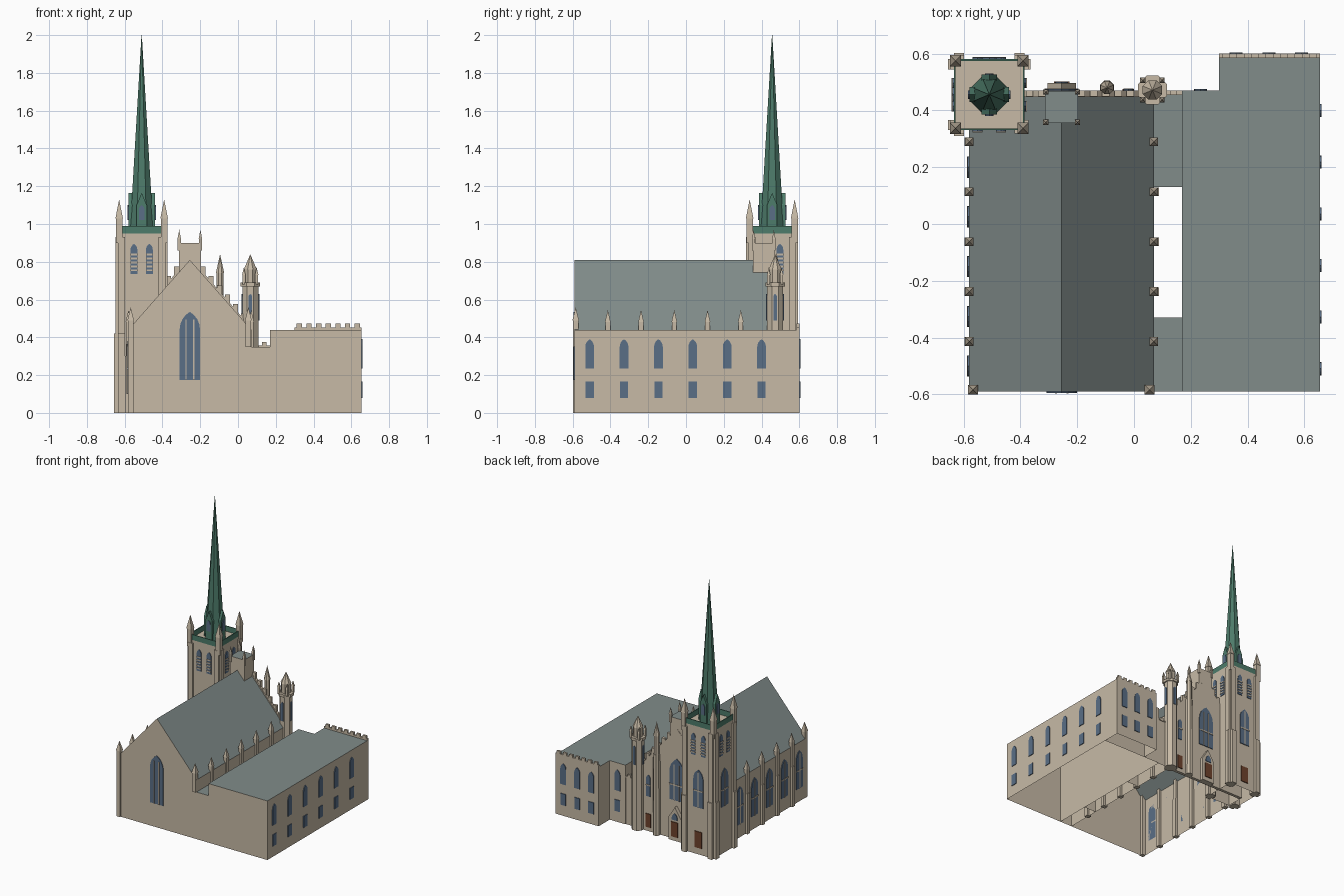
import bpy, bmesh, math
from mathutils import Matrix, Vector

cube = bpy.data.objects.get("Cube")
if cube:
    bpy.data.objects.remove(cube)


def material(name, r, g, b):
    m = bpy.data.materials.new(name)
    m.use_nodes = True
    m.diffuse_color = (r, g, b, 1)
    m.node_tree.nodes["Principled BSDF"].inputs["Base Color"].default_value = (r, g, b, 1)
    return m


STONE = material("beige stone", .57, .49, .38)
SLATE = material("grey slate", .22, .262, .255)
COPPER = material("green copper", .075, .2, .145)
GLASS = material("blue glass", .1, .156, .24)
WOOD = material("brown wood", .155, .055, .025)

TURN = {"front": 0, "right": 90, "back": 180, "left": 270}


def finish(name, bm, mat, top=None, hollow=False):
    """Turn a bmesh into an object; upward faces may take a second material."""
    bmesh.ops.recalc_face_normals(bm, faces=bm.faces)
    bm.normal_update()
    if top:
        for f in bm.faces:
            f.material_index = int(f.normal.z > .3)
    if hollow:
        bmesh.ops.delete(bm, geom=[f for f in bm.faces if f.normal.z < -.9], context="FACES")
    me = bpy.data.meshes.new(name)
    bm.to_mesh(me)
    bm.free()
    me.materials.append(mat)
    if top:
        me.materials.append(top)
    ob = bpy.data.objects.new(name, me)
    bpy.context.scene.collection.objects.link(ob)
    return ob


def box(bm, x0, x1, y0, y1, z0, z1):
    m = Matrix.Translation(((x0 + x1) / 2, (y0 + y1) / 2, (z0 + z1) / 2))
    bmesh.ops.create_cube(bm, size=1, matrix=m @ Matrix.Diagonal((x1 - x0, y1 - y0, z1 - z0, 1)))


def cone(bm, x, y, z0, z1, r0, r1, n):
    m = Matrix.Translation((x, y, (z0 + z1) / 2)) @ Matrix.Rotation(math.pi / n, 4, "Z")
    bmesh.ops.create_cone(bm, cap_ends=True, segments=n, radius1=r0, radius2=r1,
                          depth=z1 - z0, matrix=m)


def prism(bm, pts, x, y, side, depth):
    """Extrude an upright (across, height) profile outward from a wall."""
    m = Matrix.Translation((x, y, 0)) @ Matrix.Rotation(math.radians(TURN[side]), 4, "Z")
    near = [bm.verts.new(m @ Vector((u, 0, z))) for u, z in pts]
    far = [bm.verts.new(m @ Vector((u, -depth, z))) for u, z in pts]
    bm.faces.new(near)
    bm.faces.new(far[::-1])
    for i in range(len(pts)):
        j = (i + 1) % len(pts)
        bm.faces.new((near[i], near[j], far[j], far[i]))


def lancet(w, z0, z1):
    """Pointed-arch outline."""
    arc = [math.radians(15 * k) for k in range(5)]
    zs = z1 - w * math.sin(arc[-1])
    right = [(w * (math.cos(a) - .5), zs + w * math.sin(a)) for a in arc]
    return [(-w / 2, z0), (w / 2, z0)] + right + [(-u, z) for u, z in right[-2::-1]]


def rect(u, z0, z1, w):
    return [(u - w / 2, z0), (u + w / 2, z0), (u + w / 2, z1), (u - w / 2, z1)]


def gable(w, z0, eave, peak):
    return [(-w, z0), (w, z0), (w, eave), (0, peak), (-w, eave)]


def pinnacle(bm, x, y, h, z0, z1, z2):
    box(bm, x - h, x + h, y - h, y + h, z0, z1)
    cone(bm, x, y, z1, z2, h * 1.65, 0, 4)


glass, bars, doors = bmesh.new(), bmesh.new(), bmesh.new()


def tall_window(x, y, side, w, z0, z1, mullions=(), transoms=()):
    prism(glass, lancet(w, z0, z1), x, y, side, .005)
    for u in mullions:
        prism(bars, rect(u, z0, z1 - abs(u) - w * .2, .007), x, y, side, .008)
    for z in transoms:
        prism(bars, rect(0, z, z + .009, w), x, y, side, .008)


# Nave with pitched roof, hollow underneath
RIDGE, HALF = -.255, .326
bm = bmesh.new()
prism(bm, gable(HALF, 0, .44, .81), RIDGE, .45, "front", 1.04)
finish("nave", bm, STONE, SLATE, True)

# Side wing, its rear extension and the two low links
for name, dims in {"side_wing": (.17, .655, -.59, .47, 0, .44),
                   "wing_extension": (.3, .655, .47, .6, 0, .44),
                   "front_link": (.07, .17, -.59, -.33, 0, .35),
                   "rear_link": (.07, .17, .13, .465, 0, .35)}.items():
    bm = bmesh.new()
    box(bm, *dims)
    finish(name, bm, STONE, SLATE, True)

# Battlements on the extension, the link and the wing
bm = bmesh.new()
box(bm, .3, .655, .585, .6, .44, .453)
for i in range(7):
    x = .325 + i * .051
    box(bm, x - .014, x + .014, .585, .6, .453, .472)
box(bm, .07, .17, .455, .47, .35, .358)
for x in (.09, .14):
    box(bm, x - .012, x + .012, .455, .47, .358, .375)
finish("battlements", bm, STONE)

# Facade gable wall with stepped coping
bm = bmesh.new()
prism(bm, gable(HALF, 0, .45, .825), RIDGE, .47, "front", .022)
for s in (-1, 1):
    for i in range(6):
        d = .07 + i * .043
        z = .825 - d * 1.15
        box(bm, RIDGE + s * d - .013, RIDGE + s * d + .013, .45, .47, z - .03, z + .03)
finish("facade_gable", bm, STONE)

# Bell cote on the ridge
bm = bmesh.new()
box(bm, RIDGE - .058, RIDGE + .058, .355, .468, .74, .9)
finish("bell_cote", bm, STONE, SLATE)
bm = bmesh.new()
for x in (RIDGE - .056, RIDGE + .056):
    for y in (.358, .465):
        pinnacle(bm, x, y, .008, .86, .92, .97)
finish("bell_cote_pinnacles", bm, STONE)

# Nave buttresses with pinnacles
bm = bmesh.new()
for i in range(5):
    y = .29 - i * .176
    for x in (-.58, .07):
        pinnacle(bm, x, y, .013, 0, .48, .545)
        box(bm, x - .018, x + .018, y - .015, y + .015, 0, .3)
pinnacle(bm, -.568, -.584, .015, 0, .49, .56)
pinnacle(bm, .055, -.584, .015, .35, .49, .56)
finish("nave_buttresses", bm, STONE)

# Tower shaft and cornice
TX, TY, TH = -.51, .456, .125
bm = bmesh.new()
box(bm, TX - TH, TX + TH, TY - TH, TY + TH, 0, .95)
finish("tower", bm, STONE, None, True)
bm = bmesh.new()
for s in (-1, 1):
    for t in (-1, 1):
        # paired angle buttresses in two stages
        for reach, top in ((.146, .42), (.138, .93)):
            for a, b in ((reach, .107), (.107, reach)):
                hx = .018 if a < b else .03
                hy = .018 if b < a else .03
                x, y = TX + s * (a - (hx if a > b else 0)), TY + t * (b - (hy if b > a else 0))
                box(bm, x - hx, x + hx, y - hy, y + hy, 0, top)
        pinnacle(bm, TX + s * .119, TY + t * .119, .017, .9, 1.03, 1.13)
finish("tower_buttresses", bm, STONE)

# Copper parapet, spire and dormers
bm = bmesh.new()
for s in (-1, 1):
    e = TH - .003
    box(bm, TX - TH, TX + TH, TY + s * e - .003, TY + s * e + .003, .95, .99)
    box(bm, TX + s * e - .003, TX + s * e + .003, TY - TH, TY + TH, .95, .99)
finish("tower_parapet", bm, COPPER)
bm = bmesh.new()
cone(bm, TX, TY, .95, 2, .068, .001, 8)
finish("spire", bm, COPPER)
bm = bmesh.new()
for side in TURN:
    prism(bm, gable(.027, .95, 1.1, 1.165), TX, TY, side, .07)
finish("spire_dormers", bm, COPPER)

# Tower windows: dormer lights, louvred belfry pairs, tall lights
for side, a in TURN.items():
    r = Matrix.Rotation(math.radians(a), 3, "Z")
    p = r @ Vector((0, -.07, 0))
    tall_window(TX + p.x, TY + p.y, side, .03, 1.02, 1.1)
    for u in (-.041, .041):
        p = r @ Vector((u, -TH, 0))
        tall_window(TX + p.x, TY + p.y, side, .036, .735, .895,
                    transoms=[.75 + k * .021 for k in range(5)])
for x, y, side in ((TX, TY + TH, "back"), (TX - TH, TY, "left")):
    tall_window(x, y, side, .08, .35, .63, (0,), (.47,))
prism(doors, rect(0, .05, .17, .06), TX, TY + TH, "back", .006)

# Facade turret, octagonal with a pointed cap
bm = bmesh.new()
FX, FY = .065, .472
cone(bm, FX, FY, 0, .67, .046, .046, 8)
cone(bm, FX, FY, .67, .69, .055, .055, 8)
cone(bm, FX, FY, .69, .76, .034, .034, 8)
cone(bm, FX, FY, .76, .84, .037, 0, 8)
for s in (-1, 1):
    for t in (-1, 1):
        pinnacle(bm, FX + s * .034, FY + t * .034, .008, .68, .73, .77)
finish("facade_turret", bm, STONE)
for side, a in TURN.items():
    p = Matrix.Rotation(math.radians(a), 3, "Z") @ Vector((0, -.0425, 0))
    tall_window(FX + p.x, FY + p.y, side, .02, .49, .63)

# Slim facade shaft
bm = bmesh.new()
cone(bm, -.095, .48, 0, .6, .027, .024, 8)
cone(bm, -.095, .48, .6, .74, .02, .02, 8)
cone(bm, -.095, .48, .74, .84, .024, 0, 8)
finish("facade_shaft", bm, STONE)

# Entrance porch
bm = bmesh.new()
prism(bm, gable(.05, 0, .17, .25), RIDGE, .468, "back", .028)
finish("entrance_porch", bm, STONE)
prism(doors, rect(0, .03, .14, .055), RIDGE, .496, "back", .006)
tall_window(RIDGE, .496, "back", .045, .155, .205)
prism(doors, rect(0, .03, .13, .04), -.02, .47, "back", .006)
tall_window(-.02, .47, "back", .035, .26, .42, (), (.34,))

# Great windows at both ends of the nave
tall_window(RIDGE, .47, "back", .12, .29, .6, (-.02, .02), (.4,))
tall_window(RIDGE, -.59, "front", .108, .175, .535, (-.02, .02))

# Nave side windows
for y in (.2, .026, -.15, -.326, -.5):
    tall_window(RIDGE - HALF, y, "left", .075, .1, .38, (0,), (.23,))

# Wing windows in two rows
spots = [(.655, -.51 + i * .182, "right") for i in range(6)]
spots += [(.36 + i * .115, .6, "back") for i in range(3)] + [(.235, .47, "back")]
for x, y, side in spots:
    tall_window(x, y, side, .046, .235, .39)
    prism(glass, rect(0, .08, .165, .044), x, y, side, .005)

finish("windows", glass, GLASS)
finish("window_bars", bars, STONE)
finish("doors", doors, WOOD)
